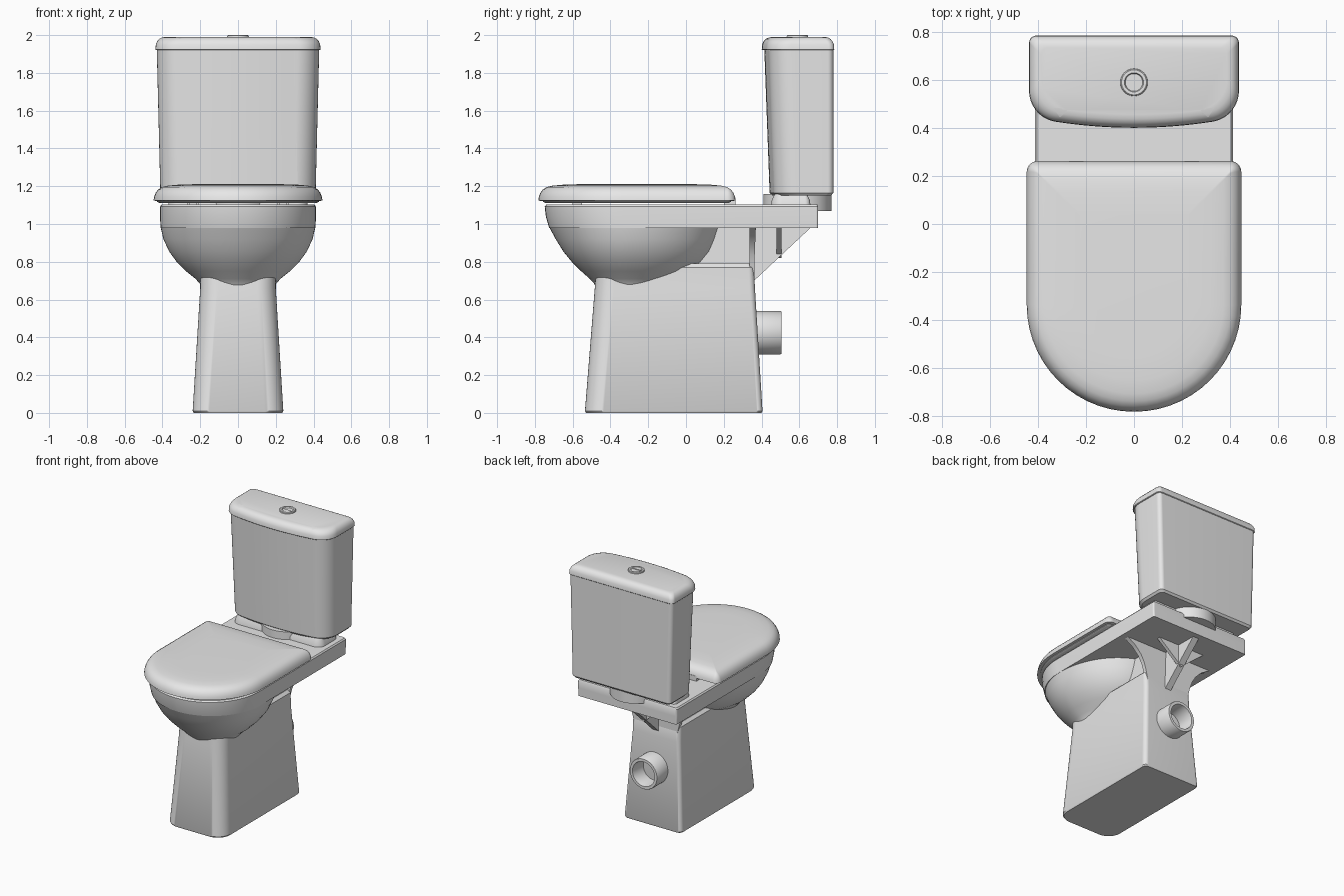
import bpy, bmesh
from math import radians, sin, cos, pi, tan
from mathutils import Vector, Matrix

cube = bpy.data.objects.get("Cube")
if cube:
    bpy.data.objects.remove(cube, do_unlink=True)

GREY = (0.8, 0.8, 0.8, 1.0)
ceramic = bpy.data.materials.new("plain_grey_ceramic")
ceramic.use_nodes = True
ceramic.diffuse_color = GREY
ceramic.node_tree.nodes["Principled BSDF"].inputs["Base Color"].default_value = GREY


def finish(name, bm, angle=35):
    bmesh.ops.remove_doubles(bm, verts=bm.verts, dist=1e-5)
    bmesh.ops.recalc_face_normals(bm, faces=bm.faces)
    mesh = bpy.data.meshes.new(name)
    bm.to_mesh(mesh)
    bm.free()
    mesh.materials.append(ceramic)
    obj = bpy.data.objects.new(name, mesh)
    bpy.context.collection.objects.link(obj)
    bpy.ops.object.select_all(action='DESELECT')
    obj.select_set(True)
    bpy.context.view_layer.objects.active = obj
    bpy.ops.object.shade_smooth_by_angle(angle=radians(angle))
    return obj


def loft(name, rings, angle=35):
    """Skin closed rings of 3D points and cap both ends."""
    bm = bmesh.new()
    rows = [[bm.verts.new(p) for p in ring] for ring in rings]
    n = len(rows[0])
    for a, b in zip(rows, rows[1:]):
        for i in range(n):
            j = (i + 1) % n
            bm.faces.new((a[i], a[j], b[j], b[i]))
    bm.faces.new(rows[0])
    bm.faces.new(rows[-1])
    return finish(name, bm, angle)


def lathe(name, profile, place, steps=48):
    """Spin a (radius, height) profile about z, then place it."""
    bm = bmesh.new()
    verts = [bm.verts.new((r, 0, z)) for r, z in profile]
    edges = [bm.edges.new(pair) for pair in zip(verts, verts[1:])]
    bmesh.ops.spin(bm, geom=verts + edges, axis=(0, 0, 1), cent=(0, 0, 0),
                   angle=2 * pi, steps=steps)
    bmesh.ops.transform(bm, matrix=place, verts=bm.verts)
    return finish(name, bm)


def rounded(corners, z, seg=14):
    """Polygon of (x, y, radius) corners with filleted arcs at height z."""
    pts = []
    for i, (x, y, r) in enumerate(corners):
        c = Vector((x, y))
        a = (Vector(corners[i - 1][:2]) - c).normalized()
        b = (Vector(corners[(i + 1) % len(corners)][:2]) - c).normalized()
        half = a.angle(b) / 2
        centre = c + (a + b).normalized() * (r / sin(half))
        start = c + a * (r / tan(half)) - centre
        end = c + b * (r / tan(half)) - centre
        sweep = start.angle_signed(end)
        for k in range(seg + 1):
            p = centre + Matrix.Rotation(-sweep * k / seg, 2) @ start
            pts.append((p.x, p.y, z))
    return pts


def slab(w, front, back, rf, rb, z, d=0.0):
    """Four-cornered outline, inset by d."""
    w, front, back = w - d, front + d, back - d
    rf, rb = max(rf - d, 0.005), max(rb - d, 0.005)
    return rounded([(w, back, rb), (-w, back, rb), (-w, front, rf), (w, front, rf)], z)


def bow(w, front, z, d=0.0, back=0.785):
    """Tank outline: flat back, bowed front, inset by d."""
    w, back, side, tip = w - d, back - d, front + 0.045 + d, front - 0.0175 + d
    return rounded([(w, back, 0.03), (-w, back, 0.03), (-w, side, 0.13),
                    (0, tip, 2.1), (w, side, 0.13)], z)


def egg(w, front, back, z, mid=-0.3, n=72):
    """Two half ellipses joined at y = mid."""
    ring = []
    for k in range(n):
        t = 2 * pi * k / n
        depth = back - mid if sin(t) > 0 else mid - front
        ring.append((w * cos(t), mid + depth * sin(t), z))
    return ring


def box(name, x0, x1, y0, y1, z0, z1):
    return loft(name, [[(x0, y0, z), (x1, y0, z), (x1, y1, z), (x0, y1, z)]
                       for z in (z0, z1)])


# Pedestal, slightly tapered and rounded at the front
loft("pedestal", [
    slab(0.234, -0.53, 0.40, 0.10, 0.03, 0),
    slab(0.24, -0.535, 0.405, 0.10, 0.03, 0.01),
    slab(0.20, -0.483, 0.365, 0.10, 0.03, 0.66),
    slab(0.20, -0.475, 0.36, 0.10, 0.03, 0.77),
    slab(0.18, -0.455, 0.35, 0.10, 0.03, 0.79)])

# Bowl underside
loft("bowl", [egg(w, f, b, z) for w, f, b, z in (
    (0.18, -0.465, -0.12, 0.645), (0.203, -0.487, -0.06, 0.685),
    (0.225, -0.51, -0.01, 0.71), (0.275, -0.555, 0.06, 0.75),
    (0.325, -0.605, 0.11, 0.80), (0.365, -0.65, 0.15, 0.855),
    (0.395, -0.69, 0.175, 0.92), (0.41, -0.725, 0.195, 0.985))])

# Rim that carries on backwards as the tank shelf
loft("rim_and_shelf", [
    slab(0.41, -0.725, 0.70, 0.408, 0.012, 0.98),
    slab(0.413, -0.742, 0.70, 0.408, 0.012, 1.04),
    slab(0.413, -0.748, 0.70, 0.408, 0.012, 1.092),
    slab(0.405, -0.74, 0.695, 0.40, 0.012, 1.102)])

# Neck between bowl and rear wall, leaving a pocket on each side
box("neck", -0.13, 0.13, 0.0, 0.355, 0.76, 0.99)

# Rear wall flaring out to the shelf
loft("rear_flare", [
    [(-w, 0.335, z), (w, 0.335, z), (w, y, z), (-w, y, z)]
    for z, w, y in ((0.70, 0.175, 0.361), (0.78, 0.195, 0.362), (0.84, 0.215, 0.364),
                    (0.89, 0.245, 0.366), (0.94, 0.295, 0.368), (0.985, 0.37, 0.37))])

# Gussets under the shelf
loft("centre_gusset", [[(x, 0.35, 0.69), (x, 0.665, 0.985), (x, 0.35, 0.985)]
                       for x in (-0.025, 0.025)])
loft("cross_gusset", [[(-0.2, y, 0.985), (0.2, y, 0.985), (0, y, 0.82)]
                      for y in (0.48, 0.505)])

# Hollow waste outlet
lathe("outlet_pipe", [(0.115, 0), (0.115, 0.15), (0.112, 0.155), (0.092, 0.155),
                      (0.09, 0.15), (0.09, 0.02), (0, 0.02)],
      Matrix.Translation((0, 0.35, 0.425)) @ Matrix.Rotation(radians(-90), 4, 'X'))

# Seat, hinges and front buffers
loft("seat", [slab(0.44, -0.77, 0.25, 0.438, 0.04, z, d)
              for z, d in ((1.111, 0.025), (1.118, 0.012), (1.13, 0.012))])
for side, tag in ((1, "left"), (-1, "right")):
    x = side * 0.24
    box(tag + "_hinge", x - 0.03, x + 0.03, 0.20, 0.262, 1.09, 1.14)
    box(tag + "_buffer", x - 0.02, x + 0.02, -0.60, -0.55, 1.09, 1.12)

# Closed lid with a soft edge
loft("seat_lid", [slab(0.447, -0.782, 0.262, 0.445, 0.045, z, d) for z, d in (
    (1.122, 0.012), (1.125, 0.0), (1.145, 0.003), (1.165, 0.011), (1.182, 0.024),
    (1.195, 0.044), (1.203, 0.075), (1.208, 0.13), (1.211, 0.22))])

# Tank pad and fixing nut
loft("tank_pad", [slab(0.37, 0.45, 0.66, 0.06, 0.03, z, d)
                  for z, d in ((1.09, 0), (1.125, 0.004), (1.16, 0.02))])
lathe("tank_washer", [(0, 0), (0.18, 0), (0.18, 0.09), (0, 0.09)],
      Matrix.Translation((0, 0.59, 1.07)))

# Tank, narrower towards the bottom
loft("tank", [
    bow(0.41, 0.436, 1.15, 0.012, 0.78), bow(0.411, 0.436, 1.165, 0, 0.78),
    bow(0.43, 0.41, 1.925, 0, 0.78)])

# Tank lid with a rounded edge
loft("tank_lid", [bow(0.437, 0.397, z, d) for z, d in (
    (1.92, 0.004), (1.924, 0.0), (1.95, 0.002), (1.967, 0.009),
    (1.98, 0.02), (1.987, 0.033), (1.99, 0.05))])

# Flush button: collar and a raised half
lathe("flush_collar", [(0.058, 0), (0.056, 0.012), (0.052, 0.015), (0.04, 0.015),
                       (0.036, 0.008), (0, 0.008)],
      Matrix.Translation((0, 0.59, 1.985)))
loft("flush_half_button", [
    [(0.033 * cos(pi * k / 16), 0.586 - 0.033 * sin(pi * k / 16), z) for k in range(17)]
    for z in (1.985, 1.998)])
